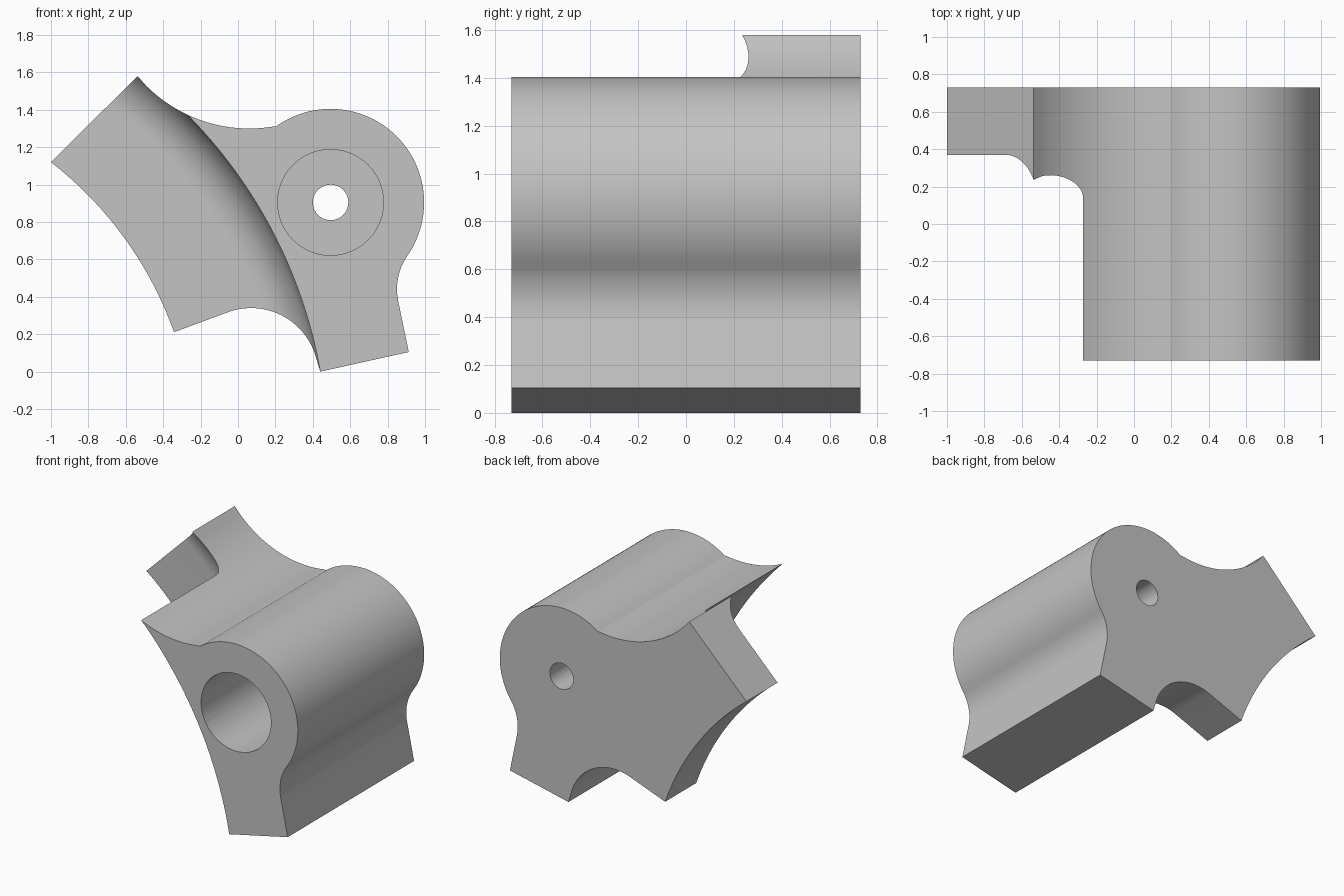
import bpy, bmesh
from math import cos, sin, radians, hypot, sqrt, pi
from mathutils import Matrix, Vector

cube = bpy.data.objects.get("Cube")
if cube:
    bpy.data.objects.remove(cube)

HALF = 0.73            # half depth along y
PIVOT = (0.495, 0.905)  # boss centre in x, z
TOE = Vector((0.44, 0.0))

grey = bpy.data.materials.new("plain grey")
grey.use_nodes = True
grey.diffuse_color = (0.55, 0.55, 0.55, 1)
grey.node_tree.nodes["Principled BSDF"].inputs["Base Color"].default_value = grey.diffuse_color


def arc(centre, r, a0, a1, n):
    """Points on a circle from angle a0 to a1 in degrees."""
    angles = [radians(a0 + (a1 - a0) * i / n) for i in range(n + 1)]
    return [(centre[0] + r * cos(a), centre[1] + r * sin(a)) for a in angles]


def arc_centre(p, q, r):
    """Centre of the radius r circle through p and q, on the lower left."""
    p, q = Vector(p), Vector(q)
    d = q - p
    side = Vector((d.y, -d.x)).normalized()
    if side.x > 0:
        side = -side
    return (p + q) / 2 + side * sqrt(r * r - d.length_squared / 4)


def angle_at(c, p):
    return -(Vector(p) - Vector(c)).angle_signed(Vector((1, 0))) * -180 / pi


def make_object(name, bm):
    bmesh.ops.recalc_face_normals(bm, faces=bm.faces)
    mesh = bpy.data.meshes.new(name)
    bm.to_mesh(mesh)
    bm.free()
    mesh.materials.append(grey)
    obj = bpy.data.objects.new(name, mesh)
    bpy.context.collection.objects.link(obj)
    return obj


def prism(name, outline, y0, y1):
    bm = bmesh.new()
    face = bm.faces.new([bm.verts.new((x, y0, z)) for x, z in outline])
    new = bmesh.ops.extrude_face_region(bm, geom=[face])["geom"]
    bmesh.ops.translate(bm, vec=(0, y1 - y0, 0),
                        verts=[v for v in new if isinstance(v, bmesh.types.BMVert)])
    return make_object(name, bm)


# Outline of the bracket, clockwise from the plate's outer corner
tip, heel = (-1.0, 1.12), (-0.342, 0.211)
rim = arc_centre(tip, heel, 2.0)
a_heel, a_tip = angle_at(rim, heel), angle_at(rim, tip)
outline = [(-0.537, 1.58)]
outline += arc((0.06, 2.078), 0.778, 225, 279, 20)       # saddle on top
outline += arc(PIVOT, 0.5, 126, -34.7, 56)               # boss
outline += arc((1.165, 0.441), 0.315, 145.3, 191.5, 16)[1:]  # waist
outline += [(0.913, 0.105), tuple(TOE)]
outline += arc((0.07, -0.02), 0.36, 15, 110.4, 28)       # notch below
outline += arc(rim, 2.0, a_heel, a_tip, 28)              # outer rim
bracket = prism("bracket", outline, -HALF, HALF)

# Revolved cutter: leaves the rear plate and a concave fillet
R, FILLET, PLATE_Y = 2.6, 0.235, 0.37
axis = arc_centre((-0.28, 1.383), TOE, R)
section = [(1.6, PLATE_Y)]
section += arc((R - FILLET, PLATE_Y - FILLET), FILLET, 90, 0, 16)
section += [(R, -1.0), (1.6, -1.0)]
bm = bmesh.new()
face = bm.faces.new([bm.verts.new((r, y, 0)) for r, y in section])
bmesh.ops.rotate(bm, verts=bm.verts, cent=(0, 0, 0), matrix=Matrix.Rotation(radians(3), 3, "Y"))
bmesh.ops.spin(bm, geom=[face] + face.edges[:] + face.verts[:], cent=(0, 0, 0),
               axis=(0, -1, 0), angle=radians(68), steps=110)
bmesh.ops.translate(bm, vec=(axis.x, 0, axis.y), verts=bm.verts)
plate_cutter = make_object("plate_cutter", bm)

# Counterbore from the front and a small bore right through
counterbore = prism("counterbore_cutter", arc(PIVOT, 0.283, 0, 352.5, 47), -1, 0.37)
bore = prism("bore_cutter", arc(PIVOT, 0.095, 0, 348.75, 31), -0.9, 1)

cutters = [plate_cutter, counterbore, bore]
for cutter in cutters:
    cutter.hide_render = True
    mod = bracket.modifiers.new(cutter.name, "BOOLEAN")
    mod.operation, mod.solver, mod.object = "DIFFERENCE", "EXACT", cutter

# Bake the cuts, then drop the cutters
graph = bpy.context.evaluated_depsgraph_get()
baked = bpy.data.meshes.new_from_object(bracket.evaluated_get(graph))
bracket.modifiers.clear()
bracket.data = baked
for cutter in cutters:
    bpy.data.objects.remove(cutter)

bpy.ops.object.select_all(action="DESELECT")
bracket.select_set(True)
bpy.context.view_layer.objects.active = bracket
bpy.ops.object.shade_smooth_by_angle(angle=radians(25))
